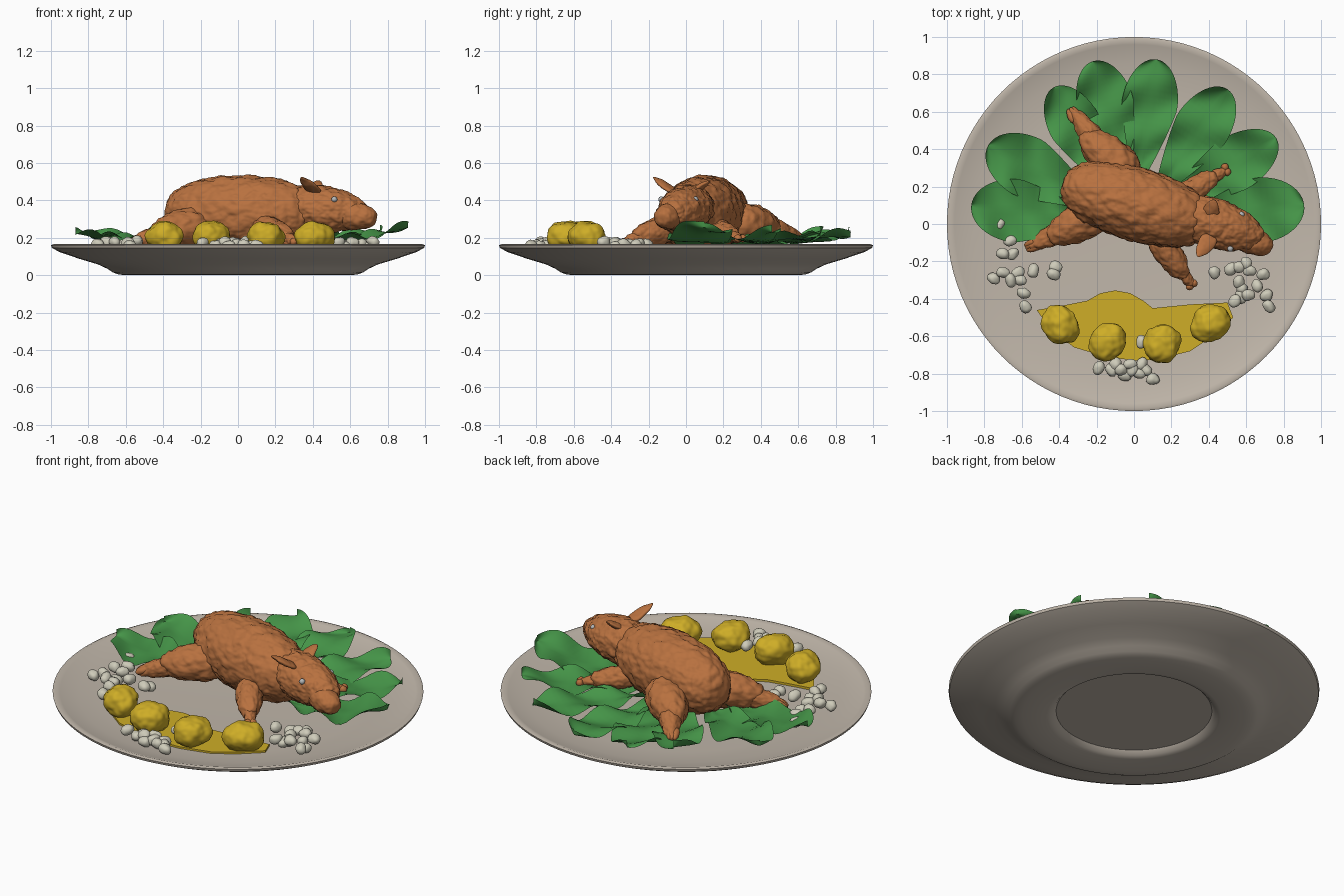
import bpy, bmesh, math, random
from mathutils import Vector, noise

random.seed(4)
cube = bpy.data.objects.get("Cube")
if cube:
    bpy.data.objects.remove(cube, do_unlink=True)


def material(name, rgb):
    m = bpy.data.materials.new(name)
    m.use_nodes = True
    m.diffuse_color = (*rgb, 1)
    m.node_tree.nodes["Principled BSDF"].inputs["Base Color"].default_value = (*rgb, 1)
    return m


china = material("warm stoneware", (0.53, 0.47, 0.40))
green = material("leaf green", (0.06, 0.30, 0.065))
roast = material("roasted brown", (0.48, 0.165, 0.05))
gold = material("golden yellow", (0.62, 0.42, 0.02))
cream = material("bean cream", (0.62, 0.60, 0.49))
grey = material("eye grey", (0.45, 0.47, 0.48))


def finish(name, bm, mat, angle=180):
    mesh = bpy.data.meshes.new(name)
    bm.to_mesh(mesh)
    bm.free()
    mesh.shade_smooth()
    if angle < 180:
        mesh.set_sharp_from_angle(angle=math.radians(angle))
    mesh.materials.append(mat)
    ob = bpy.data.objects.new(name, mesh)
    bpy.context.collection.objects.link(ob)
    return ob


def blob(name, p, q, r0, r1, mat, flat=1, blunt=0.8, bump=0.012, freq=18, detail=5):
    """Rounded, tapered lump between two end points with a rough skin."""
    p, q = Vector(p), Vector(q)
    axis = (q - p).normalized()
    side = Vector((0, 0, 1)).cross(axis).normalized()
    up = axis.cross(side)
    bm = bmesh.new()
    bmesh.ops.create_icosphere(bm, subdivisions=detail, radius=1)
    for v in bm.verts:
        x, y, z = v.co
        t = (x + 1) / 2
        s = max(math.hypot(y, z), 0.001) ** (blunt - 1)
        r = (r0 + (r1 - r0) * t) * s
        v.co = p + (q - p) * t + (side * y + up * z * flat) * r
    bm.normal_update()
    if bump:
        moves = []
        for v in bm.verts:
            n = noise.noise(v.co * freq) + 0.5 * noise.noise(v.co * freq * 2.3)
            moves.append(v.normal * n * bump)
        for v, d in zip(bm.verts, moves):
            v.co += d
    return finish(name, bm, mat)


# Plate: one turned profile with a foot ring and a recessed base
profile = [(0, .125), (.7, .125), (.86, .137), (.96, .158), (.985, .166), (1, .16),
           (.995, .145), (.95, .122), (.85, .088), (.75, .058), (.7, .035), (.67, .015),
           (.64, .004), (.6, 0), (.47, 0), (.44, .008), (.42, .03), (0, .03)]
bm = bmesh.new()
ring = [bm.verts.new((r, 0, z)) for r, z in profile]
edges = [bm.edges.new(pair) for pair in zip(ring, ring[1:])]
bmesh.ops.spin(bm, geom=ring + edges, cent=(0, 0, 0), axis=(0, 0, 1),
               angle=math.tau, steps=96, use_merge=True)
bmesh.ops.remove_doubles(bm, verts=bm.verts, dist=0.0005)
bmesh.ops.recalc_face_normals(bm, faces=bm.faces)
finish("plate", bm, china, 40)


# Leaves: wavy blades fanned around the back of the plate
def leaf(name, base, tip, half, lift, phase):
    base, tip = Vector(base), Vector(tip)
    along = tip - base
    side = Vector((-along.y, along.x)).normalized()
    rows, cols, wide = 30, 12, 0.62
    bm = bmesh.new()
    grid = []
    for i in range(rows + 1):
        u = (1 - math.cos(math.pi * i / rows)) / 2
        d = (u - wide) / (1 - wide if u > wide else wide)
        w = half * math.sqrt(max(0, 1 - d * d)) * (1 if u > wide else 0.45 + 0.55 * u / wide)
        line = []
        for j in range(cols + 1):
            v = 2 * j / cols - 1
            wave = math.sin(u * 15 + phase + v * 1.5) * (0.008 + 0.02 * abs(v))
            z = 0.165 + 0.02 * u + lift * u ** 4 + 0.02 * v * v + wave
            xy = base + along * u + side * w * v
            line.append(bm.verts.new((xy.x, xy.y, max(z, 0.145))))
        grid.append(line)
    for a, b in zip(grid, grid[1:]):
        for j in range(cols):
            bm.faces.new((a[j], b[j], b[j + 1], a[j + 1]))
    bmesh.ops.remove_doubles(bm, verts=bm.verts, dist=0.0005)
    bmesh.ops.recalc_face_normals(bm, faces=bm.faces)
    finish(name, bm, green)


leaves = [((-.22, .02), (-.87, .1), .17, .03), ((-.2, .1), (-.78, .42), .165, .03),
          ((-.12, .18), (-.43, .73), .14, .03), ((-.03, .25), (-.22, .87), .15, .03),
          ((.02, .22), (.12, .88), .15, .03), ((.12, .15), (.5, .72), .15, .03),
          ((.15, .08), (.76, .46), .15, .04), ((.27, .03), (.91, .1), .175, .08)]
for k, (base, tip, half, lift) in enumerate(leaves):
    leaf(f"leaf_{k + 1}", base, tip, half, lift, k * 2.1)

# Roast pig: body, head and snout
blob("pig_body", (-.38, .22, .33), (.41, -.01, .33), .195, .195, roast, 1.04, .72, .01, 24, 6)
blob("pig_head", (.25, .06, .37), (.69, -.08, .33), .155, .105, roast, .95, .75, .009, 26, 6)
blob("pig_snout", (.53, -.05, .325), (.735, -.13, .305), .08, .065, roast, 1, .6, .006, 26)
blob("right_ear", (.42, -.06, .44), (.34, -.175, .525), .06, .025, roast, .4, .9, .004)
blob("left_ear", (.4, .03, .44), (.43, .13, .505), .06, .025, roast, .4, .9, .004)
for name, x, y in (("right_eye", .515, -.132), ("left_eye", .575, .05)):
    blob(name, (x - .016, y, .405), (x + .016, y, .405), .016, .016, grey, blunt=1, bump=0, detail=3)

# Roast pig: legs, each a thick upper part, a thinner shank and a trotter
legs = {
    "left_hind": ((.0, .24, .28), (-.28, .49, .25), (-.34, .62, .2), .13, .085),
    "right_hind": ((-.12, .1, .27), (-.46, -.08, .23), (-.58, -.13, .17), .12, .085),
    "right_fore": ((.1, -.04, .26), (.28, -.29, .2), (.32, -.34, .17), .085, .06),
    "left_fore": ((.22, .12, .24), (.45, .27, .21), (.51, .3, .19), .075, .05),
}
for name, (hip, knee, toe, r0, r1) in legs.items():
    hip, knee, toe = Vector(hip), Vector(knee), Vector(toe)
    blob(name + "_leg", hip, knee, r0, r1, roast, bump=.009, freq=26)
    blob(name + "_shank", hip.lerp(knee, .55), toe, r1 * .85, r1 * .45, roast, bump=.008, freq=28)
    across = Vector((0, 0, 1)).cross(toe - knee).normalized() * .014
    for part, sign in (("inner", 1), ("outer", -1)):
        start = knee.lerp(toe, .45) + across * sign
        blob(f"{name}_{part}_toe", start, toe + across * sign, .024, .018, roast, bump=.003, detail=4)

# Sauce pool: a thin smooth outline laid on the plate
outline = [(-.52, -.46), (-.4, -.44), (-.25, -.41), (-.18, -.37), (-.1, -.355), (-.02, -.37),
           (.05, -.41), (.1, -.45), (.3, -.43), (.5, -.42), (.53, -.5), (.42, -.6), (.3, -.68),
           (.12, -.725), (0, -.73), (-.15, -.71), (-.32, -.66), (-.45, -.56)]
bm = bmesh.new()
face = bm.faces.new([bm.verts.new((x, y, .138)) for x, y in outline])
base = bmesh.ops.extrude_face_region(bm, geom=[face])
for v in base["geom"]:
    if isinstance(v, bmesh.types.BMVert):
        v.co.z = .122
bmesh.ops.recalc_face_normals(bm, faces=bm.faces)
finish("sauce_pool", bm, gold, 30)

# Potatoes
for k, (x, y, a, turn) in enumerate([(-.39, -.54, .108, 1.9), (-.14, -.63, .11, .9),
                                     (.15, -.64, .105, 1.2), (.41, -.53, .11, .7)]):
    d = Vector((math.cos(turn), math.sin(turn), 0)) * a
    c = Vector((x, y, .205))
    blob(f"potato_{k + 1}", c - d, c + d, .095, .095, gold, .88, .9, .012, 13)

# Beans in three loose heaps, given as hundredths of a unit
heaps = {
    "right": [(-72, 0), (-66, -9), (-70, -16), (-65, -16), (-62, -26), (-70, -26), (-75, -29),
              (-66, -30), (-59, -37), (-58, -44), (-54, -25), (-42, -23), (-43, -27), (-61, -30)],
    "left": [(43, -26), (52, -24), (56, -23), (60, -21), (62, -25), (69, -27), (56, -31),
             (57, -39), (61, -38), (66, -33), (71, -38), (72, -44), (58, -35), (54, -41)],
    "front": [(-19, -77), (-12, -78), (-10, -75), (-5, -81), (-2, -75), (4, -75), (3, -80),
              (10, -83), (6, -78), (4, -63), (-7, -78), (-1, -78)],
}
for heap, spots in heaps.items():
    for k, (x, y) in enumerate(spots):
        turn = random.uniform(0, math.pi)
        d = Vector((math.cos(turn), math.sin(turn), random.uniform(-.3, .3))) * .036
        c = Vector((x / 100, y / 100, random.uniform(.155, .182)))
        blob(f"{heap}_bean_{k + 1}", c - d, c + d, .03, .03, cream, .95, .9, .006, 22, 3)
